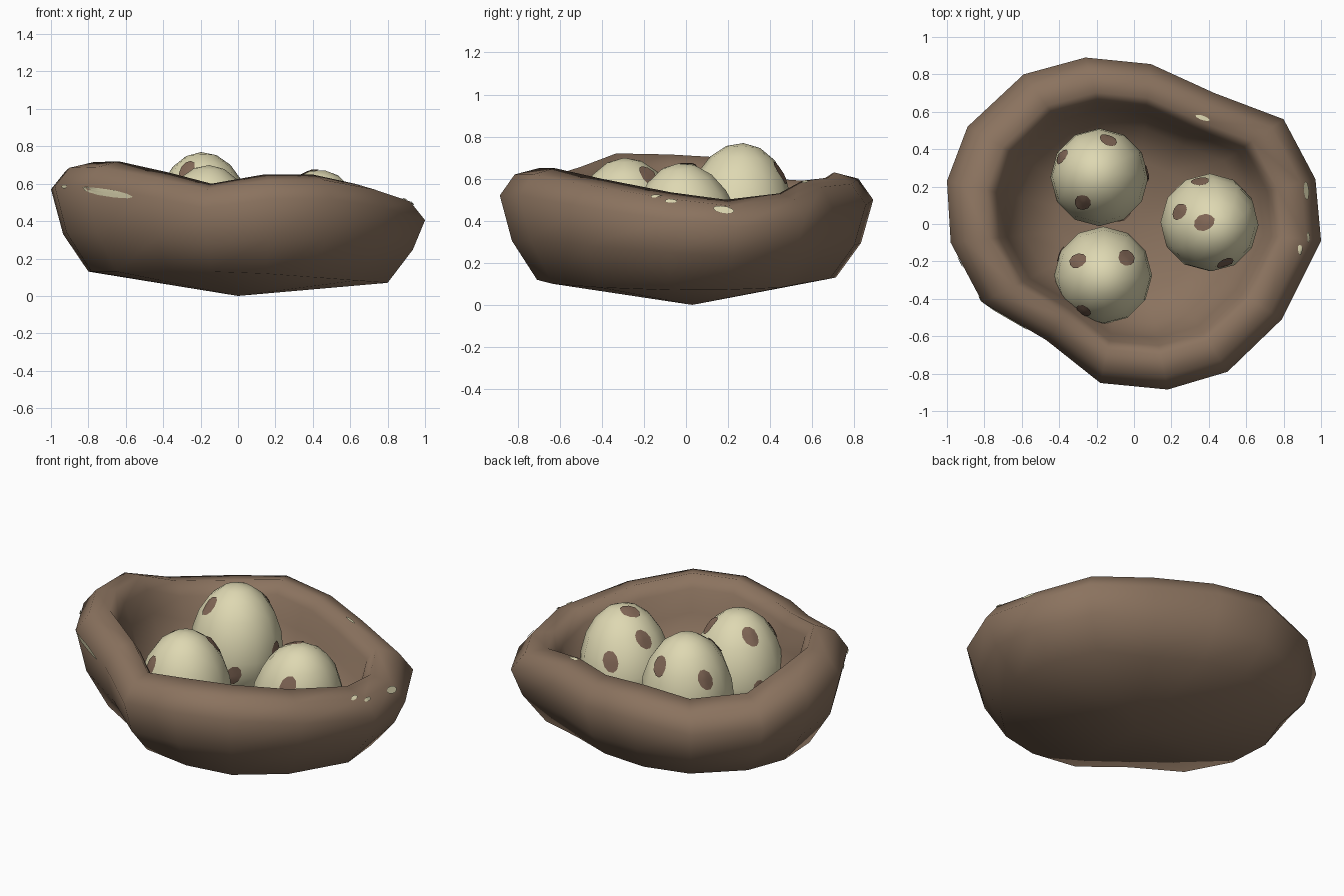
import bpy, bmesh, math
from mathutils import Vector, Matrix
from mathutils.bvhtree import BVHTree

if "Cube" in bpy.data.objects:
    bpy.data.objects.remove(bpy.data.objects["Cube"])


def material(name, rgb):
    m = bpy.data.materials.new(name)
    m.diffuse_color = (*rgb, 1)
    m.use_nodes = True
    m.node_tree.nodes["Principled BSDF"].inputs["Base Color"].default_value = m.diffuse_color
    return m


BROWN = material("nest brown", (0.258, 0.171, 0.114))
CREAM = material("egg cream", (0.73, 0.686, 0.445))
SPOT = material("spot brown", (0.22, 0.135, 0.093))


def finish(bm, name, mat, recalc=True):
    if recalc:
        bmesh.ops.recalc_face_normals(bm, faces=bm.faces)
    for f in bm.faces:
        f.smooth = True
    tree = BVHTree.FromBMesh(bm)
    me = bpy.data.meshes.new(name)
    bm.to_mesh(me)
    bm.free()
    me.materials.append(mat)
    bpy.context.collection.objects.link(bpy.data.objects.new(name, me))
    return tree


def patch(bm, tree, point, along, length, width, n=10):
    """Thin oval plate draped over a surface."""
    co, nor, _, _ = tree.find_nearest(point)
    u = (along - nor * along.dot(nor)).normalized()
    v = nor.cross(u)

    def drape(p):
        q, qn, _, _ = tree.find_nearest(p)
        return bm.verts.new(q + (qn + nor).normalized() * 0.006)

    mid = drape(co)
    rings = []
    for k in (0.5, 1.0):
        ring = []
        for i in range(n):
            a = i * math.tau / n
            ring.append(drape(co + u * (k * length * math.cos(a)) + v * (k * width * math.sin(a))))
        rings.append(ring)
    inner, outer = rings
    for i in range(n):
        j = (i + 1) % n
        bm.faces.new((mid, inner[i], inner[j]))
        bm.faces.new((inner[i], outer[i], outer[j], inner[j]))


# Nest: uneven outline with crest height, swept through a rolled-rim profile
RIM = [(1, -.09, .535), (.97, .24, .50), (.80, .56, .53), (.43, .70, .59),
       (.09, .855, .605), (-.26, .89, .63), (-.59, .80, .585), (-.89, .52, .60),
       (-1, .23, .70), (-.98, -.10, .715), (-.81, -.42, .72), (-.47, -.62, .66),
       (-.18, -.85, .60), (.18, -.885, .65), (.5, -.79, .65), (.79, -.51, .60)]

# (scale of outline, height as a function of crest height and x)
PROFILE = [
    (0.80, lambda h, x: 0.13 - 0.06 * max(0, x)),
    (0.935, lambda h, x: 0.50 * h - 0.02),
    (1.00, lambda h, x: h - 0.13),
    (0.92, lambda h, x: h - 0.03),
    (0.79, lambda h, x: h),
    (0.735, lambda h, x: h - 0.07),
    (0.69, lambda h, x: h - 0.20),
    (0.60, lambda h, x: 0.24),
    (0.40, lambda h, x: 0.14),
]
bm = bmesh.new()
rings = [[bm.verts.new((x * s, y * s, z(h, x))) for x, y, h in RIM] for s, z in PROFILE]
bottom = bm.verts.new((0, 0.03, 0))
floor = bm.verts.new((0, 0, 0.11))
n = len(RIM)
for i in range(n):
    j = (i + 1) % n
    bm.faces.new((bottom, rings[0][j], rings[0][i]))
    bm.faces.new((floor, rings[-1][i], rings[-1][j]))
    for a, b in zip(rings, rings[1:]):
        bm.faces.new((a[i], a[j], b[j], b[i]))
nest = finish(bm, "nest", BROWN)

# Pale slivers showing on the nest wall
SLIVERS = [((-.71, -.49, .55), (.3, -.19, -.05), .17, .020),
           ((-.96, -.22, .58), (-.1, .3, 0), .03, .012),
           ((.93, .18, .46), (0, 1, -.1), .05, .022),
           ((.94, -.07, .50), (0, 1, 0), .03, .012),
           ((.89, -.14, .52), (-.2, 1, 0), .03, .014),
           ((.37, .57, .60), (1, -.3, 0), .04, .012)]
bm = bmesh.new()
for p, d, l, w in SLIVERS:
    patch(bm, nest, Vector(p), Vector(d), l, w)
finish(bm, "nest_slivers", CREAM, False)

# Eggs: position, tilt (about x, about y), and spots as offsets seen from above
# (a third number sets the height of a spot on the side of the egg)
EGGS = [((-.185, .25, .385), (-.06, -.03),
         [(-.19, .11), (.045, .19), (-.09, -.13), (.258, .02), (.126, -.218, -.05)]),
        ((-.165, -.275, .315), (.05, .03),
         [(-.135, .075), (.12, .09), (-.095, -.185), (-.22, .117, .01)]),
        ((.40, .01, .295), (.13, .17),
         [(-.17, .06), (-.02, 0), (.08, -.20), (-.05, .23)])]
R, TOP, FLOOR = 0.262, 0.385, 0.10

for k, (pos, (tx, ty), spots) in enumerate(EGGS):
    centre = Vector(pos)
    low = centre.z - FLOOR
    bm = bmesh.new()
    bmesh.ops.create_uvsphere(bm, u_segments=12, v_segments=10, radius=1)
    for v in bm.verts:
        v.co = Vector((v.co.x * R, v.co.y * R, v.co.z * (TOP if v.co.z > 0 else low)))
    rot = Matrix.Rotation(ty, 4, 'Y') @ Matrix.Rotation(tx, 4, 'X')
    bm.transform(Matrix.Translation(centre) @ rot)
    egg = finish(bm, f"egg_{k + 1}", CREAM)

    # Spots draped on the shell
    bm = bmesh.new()
    for i, (ox, oy, *side) in enumerate(spots):
        rho = min(math.hypot(ox, oy) / R, 0.99)
        dz = side[0] if side else TOP * math.sqrt(1 - rho * rho) - 0.02
        p = centre + Vector((ox, oy, dz))
        patch(bm, egg, p, Vector((0.3, 0.3, 1)), 0.064, 0.046)
    finish(bm, f"egg_{k + 1}_spots", SPOT, False)
